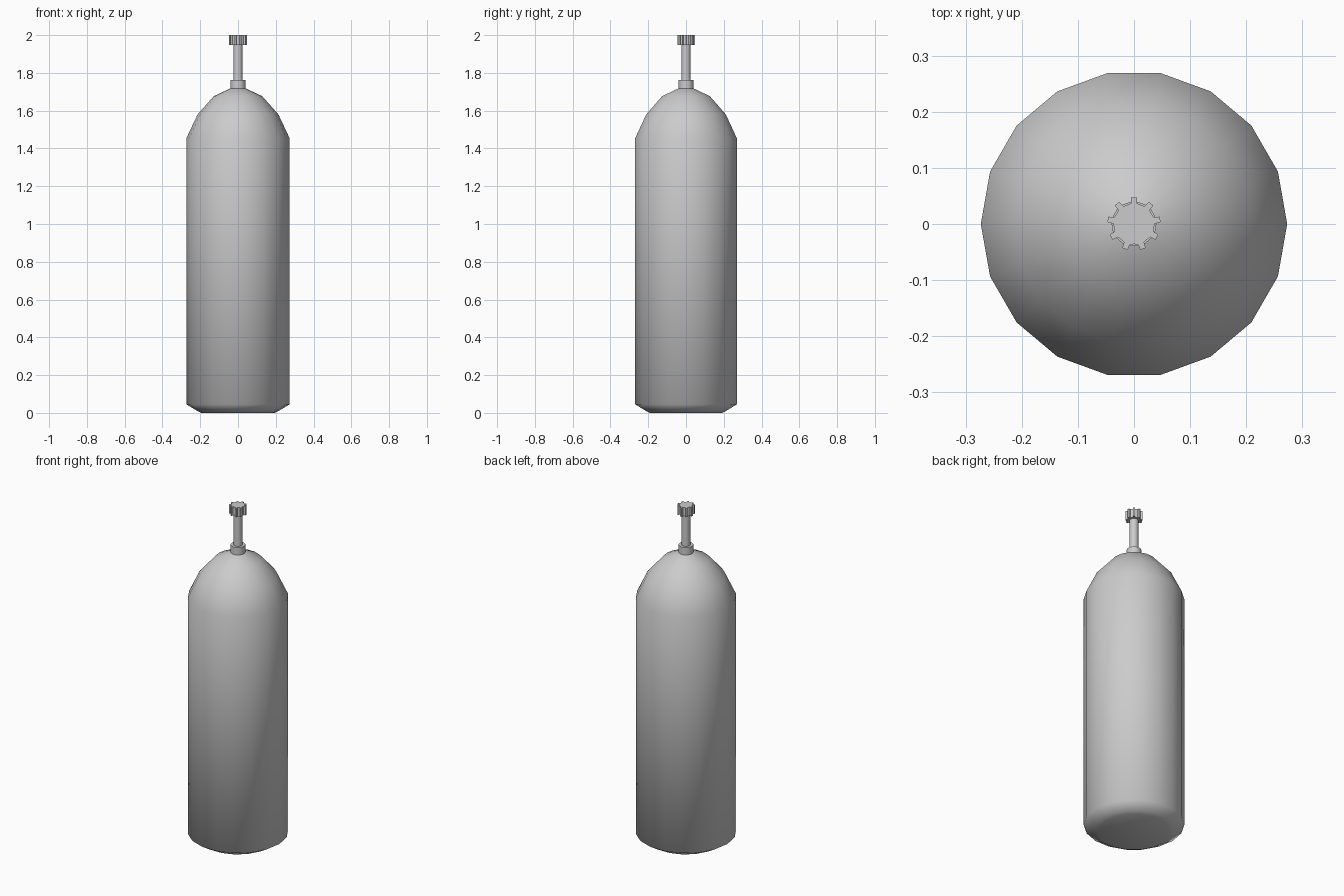
import bpy, bmesh
from math import sin, cos, radians, pi

if "Cube" in bpy.data.objects:
    bpy.data.objects.remove(bpy.data.objects["Cube"])


def loft(name, rings, smooth_angle):
    """Skin a stack of closed rings (lists of points) and cap both ends."""
    bm = bmesh.new()
    loops = [[bm.verts.new(p) for p in ring] for ring in rings]
    n = len(loops[0])
    for a, b in zip(loops, loops[1:]):
        for i in range(n):
            j = (i + 1) % n
            bm.faces.new((a[i], a[j], b[j], b[i]))
    bm.faces.new(loops[0][::-1])
    bm.faces.new(loops[-1])
    mesh = bpy.data.meshes.new(name)
    bm.to_mesh(mesh)
    bm.free()
    obj = bpy.data.objects.new(name, mesh)
    bpy.context.collection.objects.link(obj)
    bpy.ops.object.select_all(action='DESELECT')
    obj.select_set(True)
    bpy.context.view_layer.objects.active = obj
    bpy.ops.object.shade_smooth_by_angle(angle=radians(smooth_angle))
    return obj


def lathe(name, profile, sides, smooth_angle=35):
    rings = [[(r * cos(2 * pi * i / sides), r * sin(2 * pi * i / sides), z)
              for i in range(sides)] for r, z in profile]
    return loft(name, rings, smooth_angle)


# tank: rounded base, straight wall, domed shoulder
lathe("tank_body", [(0.195, 0.0), (0.215, 0.01), (0.273, 0.045), (0.273, 1.455),
                    (0.214, 1.58), (0.128, 1.677), (0.042, 1.717), (0.02, 1.722)],
      18, 60)

# collar and valve stem
lathe("neck_collar", [(0.04, 1.70), (0.04, 1.762)], 18)
lathe("valve_stem", [(0.024, 1.75), (0.024, 1.96)], 18)

# knurled knob with nine ridges, one pointing to +y
outline = []
for k in range(9):
    for offset, r in ((-9, 0.037), (-6, 0.0475), (6, 0.0475), (9, 0.037), (20, 0.036)):
        a = radians(90 + 40 * k + offset)
        outline.append((r * cos(a), r * sin(a)))
loft("valve_knob", [[(x, y, z) for x, y in outline] for z in (1.947, 2.0)], 25)
